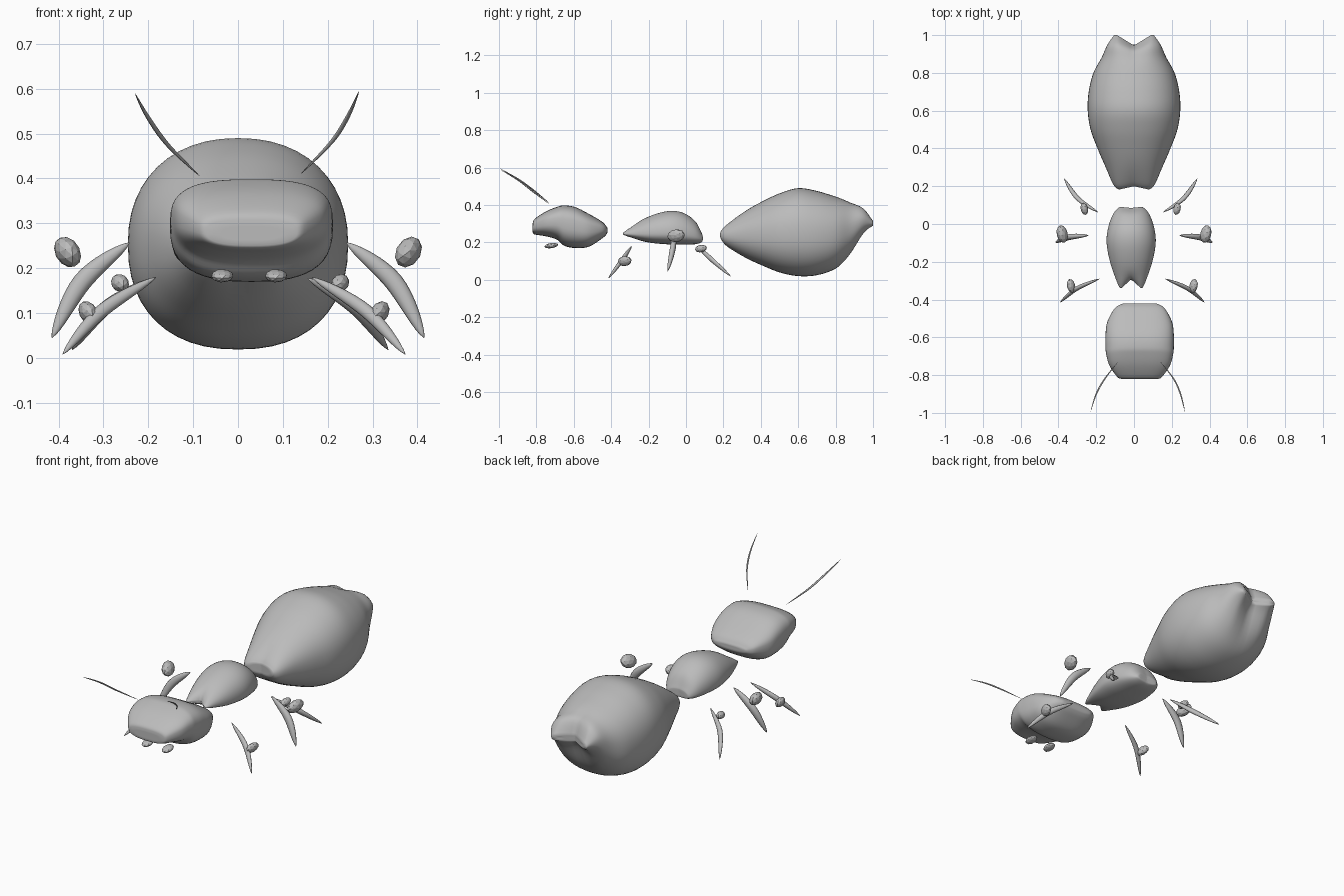
import bpy, bmesh, math
from mathutils import Vector, Euler

cube = bpy.data.objects.get("Cube")
if cube:
    bpy.data.objects.remove(cube, do_unlink=True)

grey = bpy.data.materials.new("clay_grey")
grey.use_nodes = True
grey.diffuse_color = (0.5, 0.5, 0.5, 1)
grey.node_tree.nodes["Principled BSDF"].inputs["Base Color"].default_value = grey.diffuse_color


def finish(name, bm, smooth=True):
    bmesh.ops.recalc_face_normals(bm, faces=bm.faces[:])
    for f in bm.faces:
        f.smooth = smooth
    mesh = bpy.data.meshes.new(name)
    bm.to_mesh(mesh)
    bm.free()
    mesh.materials.append(grey)
    obj = bpy.data.objects.new(name, mesh)
    bpy.context.collection.objects.link(obj)
    return obj


def spline(rows, steps):
    """Smooth interpolation through rows of numbers."""
    rows = [Vector(r) for r in rows]
    out = []
    for i in range(len(rows) - 1):
        a, b, c, d = (rows[max(0, min(len(rows) - 1, i + k))] for k in (-1, 0, 1, 2))
        for s in range(steps):
            t = s / steps
            out.append(0.5 * (2 * b + (c - a) * t + (2 * a - 5 * b + 4 * c - d) * t * t
                              + (3 * b - a - 3 * c + d) * t ** 3))
    return out + [rows[-1]]


def skin(bm, rings):
    """Join rings of points into a closed tube."""
    rings = [[bm.verts.new(p) for p in ring] for ring in rings]
    n = len(rings[0])
    for a, b in zip(rings, rings[1:]):
        for i in range(n):
            bm.faces.new((a[i], a[(i + 1) % n], b[(i + 1) % n], b[i]))
    bm.faces.new(rings[0])
    bm.faces.new(rings[-1])


def body(name, rows, cx, power_top, power_low, middle, front_cleft, back_cleft, cleft_width, sides=48):
    """Loft of rounded sections (y, half width, bottom, top), notched at the ends."""
    stations = [(r, 1.0) for r in spline(rows, 5)]
    first, last = stations[0][0], stations[-1][0]
    stations = ([(first, s) for s in (0.1, 0.4, 0.7)] + stations
                + [(last, s) for s in (0.7, 0.4, 0.1)])
    y0, y1 = first[0], last[0]
    reach = 0.25 * (y1 - y0)
    rings = []
    for (y, half, low, high), scale in stations:
        zm = low + (high - low) * middle
        front = max(0, 1 - (y - y0) / reach) ** 2
        back = max(0, 1 - (y1 - y) / reach) ** 2
        ring = []
        for k in range(sides):
            a = math.tau * k / sides
            c, s = math.cos(a), math.sin(a)
            p = 2 / (power_top if s > 0 else power_low)
            x = half * scale * math.copysign(abs(c) ** p, c)
            z = (high - zm if s > 0 else low - zm) * scale * abs(s) ** p
            notch = max(0, 1 - abs(x) / cleft_width)
            dy = notch * (front_cleft * front - back_cleft * back)
            dent = 1 - notch * 4 * (front_cleft * front + back_cleft * back)
            ring.append((cx + x, y + dy, zm + z * dent))
        rings.append(ring)
    bm = bmesh.new()
    skin(bm, rings)
    return finish(name, bm)


def spindle(name, points, radius, steps=5, sides=10, power=0.8):
    """Curved horn that tapers to a point at both ends."""
    path = spline(points, steps)
    rings = []
    for i, p in enumerate(path):
        t = i / (len(path) - 1)
        d = (path[min(i + 1, len(path) - 1)] - path[max(i - 1, 0)]).normalized()
        u = d.cross(Vector((0, 1, 0))).normalized()
        v = d.cross(u)
        r = radius * max(0.04, math.sin(math.pi * t) ** power)
        rings.append([p + r * (u * math.cos(a) + 0.75 * v * math.sin(a))
                      for a in (math.tau * k / sides for k in range(sides))])
    bm = bmesh.new()
    skin(bm, rings)
    return finish(name, bm)


def pebble(name, centre, radii, tilt):
    """Faceted oval."""
    bm = bmesh.new()
    bmesh.ops.create_icosphere(bm, subdivisions=2, radius=1)
    turn = Euler(tilt)
    for v in bm.verts:
        v.co = Vector([a * b for a, b in zip(v.co, radii)])
        v.co.rotate(turn)
        v.co += Vector(centre)
    return finish(name, bm, smooth=False)


# Abdomen, thorax and head
body("abdomen", [
    (0.18, 0.08, 0.21, 0.27), (0.21, 0.11, 0.175, 0.30), (0.3, 0.15, 0.125, 0.36),
    (0.4, 0.193, 0.08, 0.415), (0.5, 0.23, 0.04, 0.462), (0.6, 0.245, 0.02, 0.49),
    (0.7, 0.24, 0.025, 0.475), (0.8, 0.215, 0.06, 0.445), (0.88, 0.172, 0.13, 0.42),
    (0.95, 0.14, 0.235, 0.395), (1.0, 0.105, 0.28, 0.325)],
    0, 2.2, 2.3, 0.5, 0.02, 0.055, 0.09)
body("thorax", [
    (-0.338, 0.06, 0.24, 0.255), (-0.3, 0.078, 0.225, 0.285), (-0.2, 0.112, 0.2, 0.338),
    (-0.1, 0.13, 0.19, 0.367), (-0.02, 0.122, 0.188, 0.36), (0.05, 0.097, 0.19, 0.315),
    (0.085, 0.068, 0.2, 0.255), (0.09, 0.05, 0.212, 0.24)],
    -0.015, 2.1, 2.4, 0.35, 0.045, 0.005, 0.05)
body("head", [
    (-0.82, 0.095, 0.255, 0.3), (-0.81, 0.118, 0.243, 0.325), (-0.75, 0.16, 0.233, 0.365),
    (-0.69, 0.177, 0.215, 0.39), (-0.65, 0.181, 0.182, 0.398), (-0.59, 0.181, 0.17, 0.388),
    (-0.52, 0.172, 0.177, 0.353), (-0.45, 0.135, 0.22, 0.312), (-0.425, 0.1, 0.243, 0.285),
    (-0.42, 0.075, 0.255, 0.275)],
    0.03, 2.9, 2.6, 0.55, 0.0, 0.0, 0.05)

# Mouthparts
for side, x in (("left", 0.085), ("right", -0.035)):
    pebble(side + "_mandible", (x, -0.72, 0.183), (0.025, 0.038, 0.014), (0.15, 0, 0))

# Antennae
spindle("left_antenna", [(0.14, -0.73, 0.41), (0.21, -0.82, 0.483), (0.246, -0.9, 0.54),
                         (0.27, -0.995, 0.595)], 0.005, sides=6)
spindle("right_antenna", [(-0.085, -0.73, 0.405), (-0.155, -0.82, 0.473), (-0.2, -0.9, 0.535),
                          (-0.23, -0.995, 0.59)], 0.005, sides=6)

# Legs: start, middle, end, radius, joint centre, joint size
legs = {
    "front": ((0.165, -0.29, 0.18), (0.285, -0.342, 0.105), (0.373, -0.415, 0.008), 0.015,
              (0.315, -0.328, 0.1), (0.02, 0.038, 0.028)),
    "middle": ((0.242, -0.06, 0.257), (0.347, -0.07, 0.17), (0.415, -0.098, 0.045), 0.021,
               (0.38, -0.053, 0.236), (0.027, 0.048, 0.036)),
    "rear": ((0.155, 0.062, 0.178), (0.262, 0.135, 0.11), (0.335, 0.24, 0.018), 0.015,
             (0.228, 0.08, 0.167), (0.019, 0.033, 0.02)),
}
shift = {"front": -0.018, "middle": 0.0, "rear": -0.035}
for pair, (start, mid, end, radius, joint, size) in legs.items():
    for side, sign in (("left", 1), ("right", -1)):
        move = Vector((shift[pair] if sign < 0 else 0, 0, 0))
        place = [Vector((sign * p[0], p[1], p[2])) + move for p in (start, mid, end, joint)]
        spindle(f"{side}_{pair}_leg", place[:3], radius, steps=8)
        pebble(f"{side}_{pair}_joint", place[3], size, (0.2, sign * 0.5, sign * -0.15))
